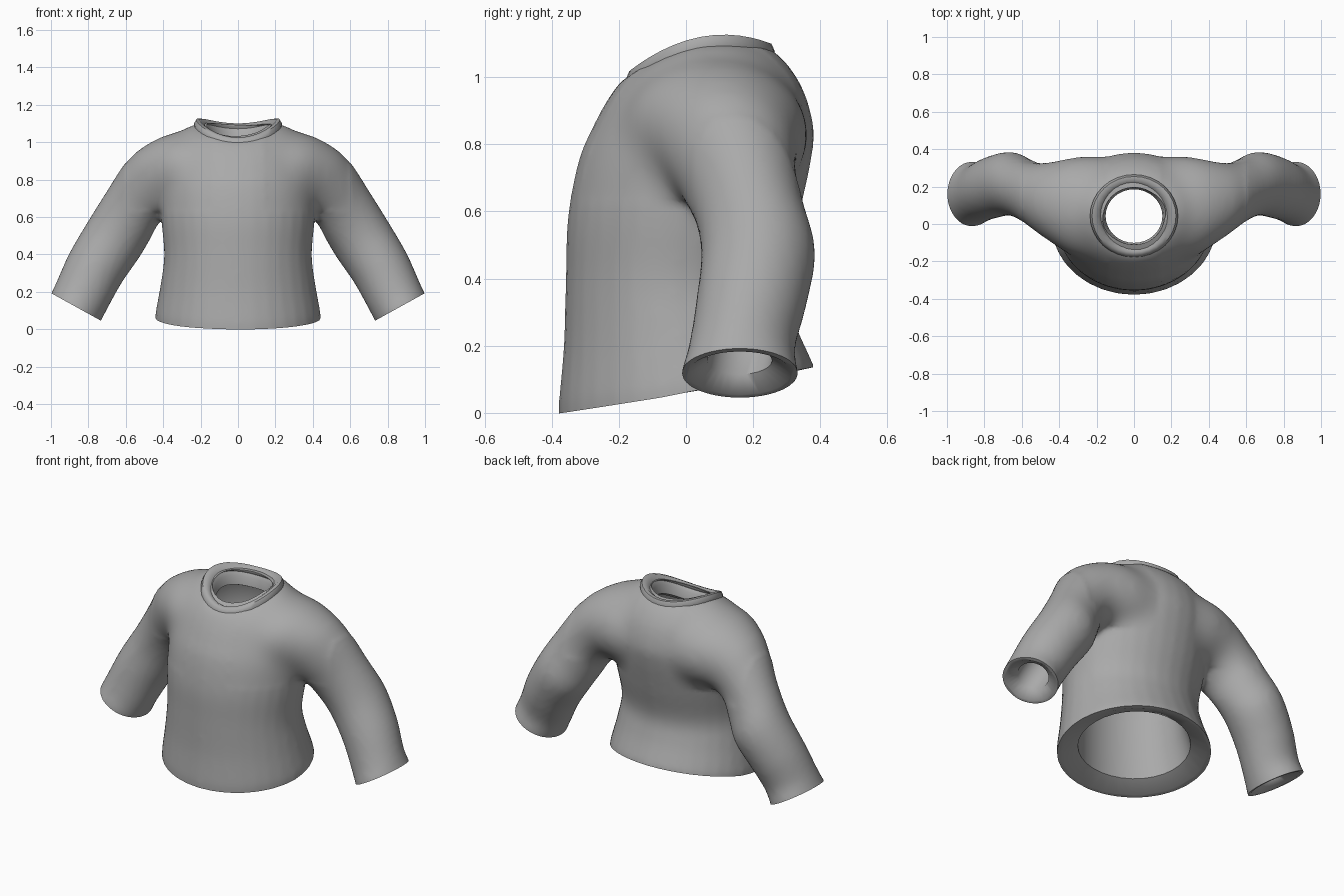
import bpy, bmesh
from math import sin, cos, tau
from mathutils import Vector

cube = bpy.data.objects.get("Cube")
if cube:
    bpy.data.objects.remove(cube)

SIDES = 32

grey = bpy.data.materials.new("cloth_grey")
grey.use_nodes = True
colour = (0.4, 0.4, 0.4, 1)
grey.diffuse_color = colour
grey.node_tree.nodes["Principled BSDF"].inputs["Base Color"].default_value = colour


def body_ring(hx, yf, yb, zf, zs, zb):
    """Level ring with its own height at the front, sides and back."""
    pts = []
    for i in range(SIDES):
        c, s = cos(tau * i / SIDES), sin(tau * i / SIDES)
        z = (zf + zb) / 2 + s * (zb - zf) / 2 + c * c * (zs - (zf + zb) / 2)
        pts.append(Vector((hx * c, (yf + yb) / 2 + s * (yb - yf) / 2, z)))
    return pts


def sleeve_ring(xo, zo, xi, zi, yf, yb):
    """Ring across an arm, from its outer edge to its inner edge."""
    mid = Vector(((xo + xi) / 2, (yf + yb) / 2, (zo + zi) / 2))
    across = Vector(((xo - xi) / 2, 0, (zo - zi) / 2))
    depth = Vector((0, (yb - yf) / 2, 0))
    return [mid + across * cos(tau * i / SIDES) + depth * sin(tau * i / SIDES)
            for i in range(SIDES)]


def resize(ring, factor, shift=(0, 0, 0)):
    mid = sum(ring, Vector((0, 0, 0))) / len(ring)
    return [mid + (p - mid) * factor + Vector(shift) for p in ring]


def mirrored(rings):
    return [[Vector((-p.x, p.y, p.z)) for p in ring] for ring in rings]


def flowing(rings, steps=4):
    """Add rings between the given ones along smooth curves."""
    padded = [rings[0]] + rings + [rings[-1]]
    result = []
    for quad in zip(padded, padded[1:], padded[2:], padded[3:]):
        for k in range(steps):
            t = k / steps
            result.append([
                b + (c - a) * t / 2 + (a - b * 2.5 + c * 2 - d / 2) * t * t
                + (b * 1.5 - a / 2 - c * 1.5 + d / 2) * t ** 3
                for a, b, c, d in zip(*quad)])
    return result + [rings[-1]]


def loft(bm, rings, loop=False):
    """Skin the rings, capping the ends or joining last to first."""
    rows = [[bm.verts.new(p) for p in ring] for ring in rings]
    pairs = list(zip(rows, rows[1:]))
    if loop:
        pairs.append((rows[-1], rows[0]))
    else:
        bm.faces.new(rows[0])
        bm.faces.new(rows[-1])
    for a, b in pairs:
        for i in range(SIDES):
            j = (i + 1) % SIDES
            bm.faces.new((a[i], a[j], b[j], b[i]))


def build(name, lofts, loop=False):
    bm = bmesh.new()
    for rings in lofts:
        loft(bm, rings, loop)
    bmesh.ops.recalc_face_normals(bm, faces=bm.faces)
    mesh = bpy.data.meshes.new(name)
    bm.to_mesh(mesh)
    bm.free()
    mesh.materials.append(grey)
    obj = bpy.data.objects.new(name, mesh)
    bpy.context.collection.objects.link(obj)
    return obj


def bake(obj):
    depsgraph = bpy.context.evaluated_depsgraph_get()
    mesh = bpy.data.meshes.new_from_object(obj.evaluated_get(depsgraph))
    obj.modifiers.clear()
    obj.data = mesh


# Torso from hem to neck: half width, front y, back y, heights
torso = [body_ring(*r) for r in (
    (.442, -.378, .382, .0, .06, .138),
    (.44, -.378, .37, .04, .095, .165),
    (.412, -.364, .32, .2, .25, .28),
    (.395, -.358, .295, .4, .4, .4),
    (.41, -.352, .335, .58, .58, .58),
    (.42, -.32, .372, .75, .75, .75),
    (.41, -.278, .38, .85, .85, .85),
    (.37, -.235, .35, .93, .99, .96),
    (.29, -.195, .3, .985, 1.07, 1.04),
    (.22, -.165, .25, 1.005, 1.105, 1.085))]

# Sleeve from cuff to inside the chest: outer edge, inner edge, depth
sleeve = [sleeve_ring(*r) for r in (
    (.998, .192, .732, .045, -.015, .335),
    (.965, .265, .69, .125, .008, .325),
    (.90, .41, .62, .25, .03, .36),
    (.80, .58, .53, .38, .045, .385),
    (.70, .74, .47, .48, .02, .35),
    (.61, .88, .42, .57, -.04, .33),
    (.53, .965, .34, .62, -.10, .335),
    (.36, 1.05, .22, .6, -.19, .365),
    (.16, 1.06, .1, .6, -.19, .36))]

below_hem = resize(torso[0], 1, (0, 0, -.08))
past_cuff = resize(sleeve[0], 1, (.035, 0, -.065))
arm = [past_cuff] + flowing(sleeve)
shirt = build("shirt_body", [[below_hem] + flowing(torso), arm, mirrored(arm)])

# Merge the lofts into one skin and blend the shoulders
remesh = shirt.modifiers.new("fuse", "REMESH")
remesh.mode = "VOXEL"
remesh.voxel_size = 0.018
soften = shirt.modifiers.new("soften", "SMOOTH")
soften.iterations = 4
bake(shirt)
bm = bmesh.new()
bm.from_mesh(shirt.data)
shoulders = [(v, [e.other_vert(v) for e in v.link_edges]) for v in bm.verts
             if .15 < abs(v.co.x) < .6 and v.co.z > .63]
for _ in range(30):
    targets = [sum((n.co for n in near), Vector((0, 0, 0))) / len(near)
               for v, near in shoulders]
    for (v, near), target in zip(shoulders, targets):
        v.co = v.co.lerp(target, 0.5)
bm.to_mesh(shirt.data)
bm.free()

# Clean flat trims under the hem and past the cuffs
hem_trim = [resize(torso[0], 1.2), resize(torso[0], 1.2, (0, 0, -.2))]
cuff_trim = [resize(sleeve[0], 1.2), resize(sleeve[0], 1.2, (.08, 0, -.15))]

# Hollow inside with sloping lips, open at hem, cuffs and neck
inside = [resize(torso[0], 1.15, (0, 0, -.04)),
          resize(torso[0], .73, (0, 0, .04))]
inside += [resize(r, .75) for r in torso[2:-1]]
inside += [resize(torso[-1], .74), resize(torso[-1], .74, (0, 0, .2))]
arm_hole = [resize(sleeve[0], 1.2, (.02, 0, -.037)),
            resize(sleeve[0], .55, (-.02, 0, .037))]
arm_hole += [resize(r, .58) for r in sleeve[2:7]]
arm_hole.append(resize(sleeve[7], .4))

cutters = [
    build("trim_cutter", [hem_trim, cuff_trim, mirrored(cuff_trim)]),
    build("torso_cutter", [inside]),
    build("sleeve_cutter", [arm_hole, mirrored(arm_hole)])]
for cutter in cutters:
    cutter.hide_render = True
    cut = shirt.modifiers.new(cutter.name, "BOOLEAN")
    cut.operation = "DIFFERENCE"
    cut.solver = "EXACT"
    cut.object = cutter
bake(shirt)
for cutter in cutters:
    bpy.data.objects.remove(cutter)

# Rolled collar band
collar = build("collar", [[resize(torso[-1], s, (0, 0, dz)) for s, dz in (
    (1.05, -.04), (1.07, -.008), (1.02, .014), (.93, .016),
    (.83, 0), (.73, -.03), (.69, -.08), (.85, -.1))]], loop=True)

for obj in (shirt, collar):
    bpy.ops.object.select_all(action="DESELECT")
    obj.select_set(True)
    bpy.context.view_layer.objects.active = obj
    bpy.ops.object.shade_smooth_by_angle(angle=0.9)
